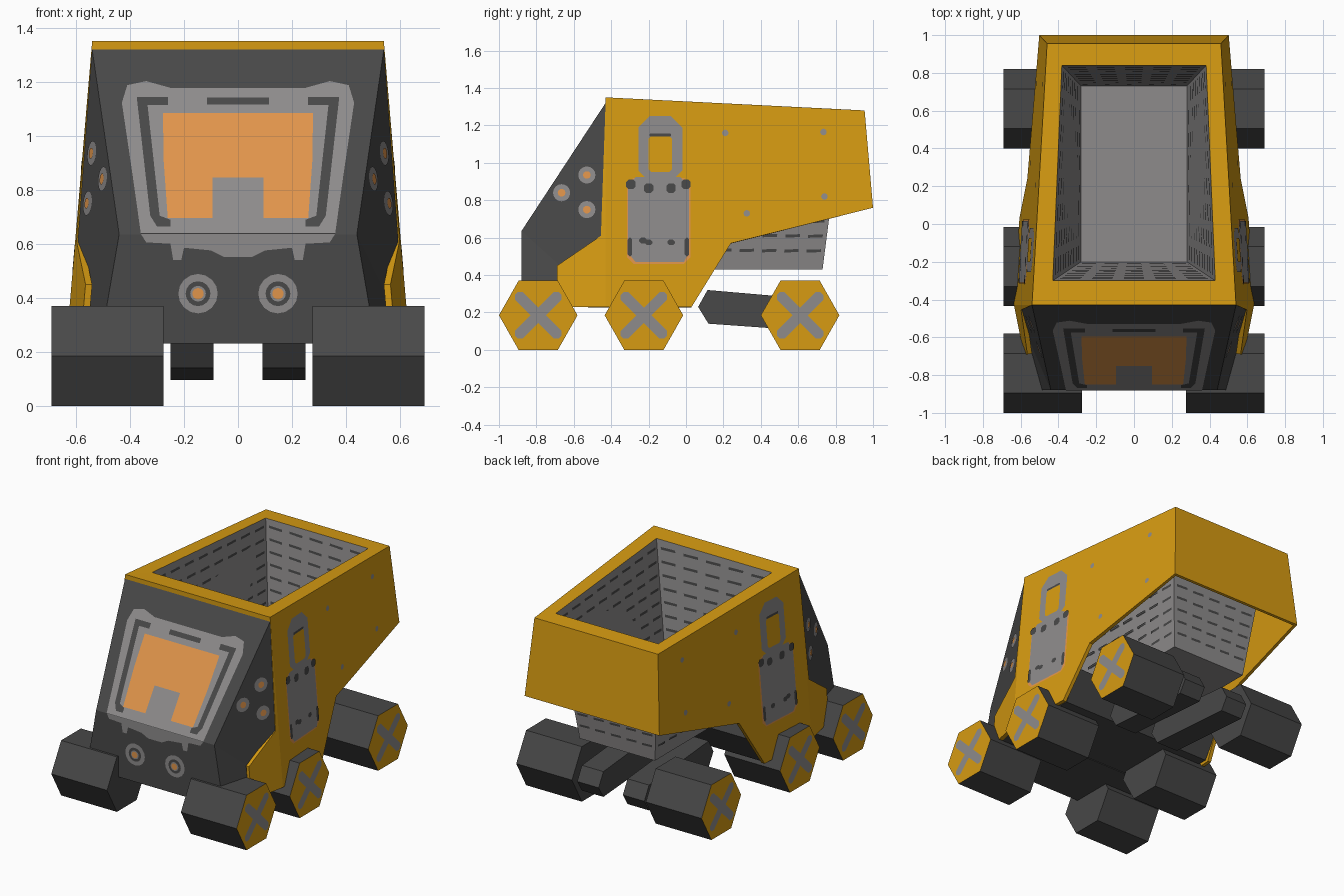
import bpy, bmesh, math
from mathutils import Vector as V

if "Cube" in bpy.data.objects:
    bpy.data.objects.remove(bpy.data.objects["Cube"])


def material(name, rgb):
    m = bpy.data.materials.new(name)
    m.diffuse_color = (*rgb, 1)
    m.use_nodes = True
    m.node_tree.nodes["Principled BSDF"].inputs["Base Color"].default_value = m.diffuse_color
    return m


YELLOW = material("yellow paint", (0.68, 0.33, 0.006))
DARK = material("dark grey", (0.065, 0.065, 0.065))
GREY = material("mid grey", (0.27, 0.26, 0.26))
ORANGE = material("orange", (0.75, 0.30, 0.07))


def build(name, polys, mats, center=None, rule=None):
    """Mesh from polygons; faces turned away from center."""
    bm = bmesh.new()
    for p in polys:
        bm.faces.new([bm.verts.new(c) for c in p])
    bmesh.ops.remove_doubles(bm, verts=bm.verts, dist=0.0002)
    bm.normal_update()
    for f in bm.faces:
        if center is not None and f.normal.dot(f.calc_center_median() - V(center)) < 0:
            f.normal_flip()
        if rule:
            f.material_index = rule(f)
    me = bpy.data.meshes.new(name)
    bm.to_mesh(me)
    bm.free()
    for m in mats:
        me.materials.append(m)
    ob = bpy.data.objects.new(name, me)
    bpy.context.collection.objects.link(ob)
    return ob


def prism(profile, x0, x1):
    """Polygons of a (y, z) profile extruded along x."""
    a = [(x0, y, z) for y, z in profile]
    b = [(x1, y, z) for y, z in profile]
    n = len(profile)
    return [a, b] + [[a[i], a[(i + 1) % n], b[(i + 1) % n], b[i]] for i in range(n)]


def mirror(polys):
    return polys + [[(-x, y, z) for x, y, z in p][::-1] for p in polys]


def sym(half):
    return half + [(-x, z) for x, z in reversed(half)]


def disc(u, v, r, n=16):
    return [(u + r * math.cos(2 * math.pi * i / n), v + r * math.sin(2 * math.pi * i / n)) for i in range(n)]


def rounded(u0, v0, u1, v1, c):
    """Rectangle with chamfered corners."""
    return [(u0 + c, v0), (u1 - c, v0), (u1, v0 + c), (u1, v1 - c),
            (u1 - c, v1), (u0 + c, v1), (u0, v1 - c), (u0, v0 + c)]


# Surfaces that carry painted details: (u, v, lift) -> point
def wall(y, z, d=0.0):
    return (0.54 - 0.062 * (y + 0.43) - 0.085 * (z - 1.35) + d, y, z)


def flap(y, z, d=0.0):
    return (0.54 + 0.2 * (y + 0.43) - 0.085 * (z - 1.35) + d, y, z)


def cheek(y, z, d=0.0):
    return (0.54 + 0.356 * (y + 0.43) - 0.0864 * (z - 1.32) + d, y, z)


def screen(x, z, d=0.0):
    return (x, -0.88 + 0.657 * (z - 0.635) - 0.836 * d, z + 0.549 * d)


def nose(x, z, d=0.0):
    return (x, -0.88 - d, z)


def cap(y, z, d=0.0):
    return (0.69 + d, y, z)


def plates(name, mat, surface, shapes, lift, both=False):
    polys = [[surface(u, v, lift) for u, v in s] for s in shapes]
    return build(name, mirror(polys) if both else polys, [mat], (0, 0.2, 0.6))


# Cabin block
A, C, E, D = (0.54, -0.43, 1.32), (0.44, -0.88, 0.635), (0.51, -0.88, 0.23), (0.635, -0.43, 0.23)
m = lambda p: (-p[0], p[1], p[2])
build("cabin", mirror([[A, C, D], [C, E, D]]) + [
    [A, C, m(C), m(A)], [C, E, m(E), m(C)], [E, D, m(D), m(E)], [A, D, m(D), m(A)]],
    [DARK], (0, -0.6, 0.6))

# Chassis under the hopper
build("chassis", prism([(-0.44, 0.235), (0.02, 0.235), (0.14, 0.425), (-0.44, 0.425)], -0.57, 0.57),
      [DARK], (0, -0.2, 0.33))

# Yellow body shell: sides, front flaps, rear and rim, open underneath
side = [wall(*p) for p in [(-0.43, 1.35), (0.955, 1.28), (1.0, 0.76), (0.24, 0.57), (0.03, 0.23),
                           (-0.43, 0.23), (-0.43, 1.32)]]
flaps = [flap(*p) for p in [(-0.43, 1.32), (-0.455, 0.61), (-0.69, 0.45), (-0.69, 0.23), (-0.43, 0.23)]]
TF, TR, BR, LF = side[0], side[1], side[2], side[6]
IF, IR = (0.43, -0.30, 1.343), (0.382, 0.84, 1.286)
shell = build("body_shell", mirror([side, flaps, [TF, TR, IR, IF]]) + [
    [TR, BR, m(BR), m(TR)], [TF, LF, m(LF), m(TF)],
    [TF, IF, m(IF), m(TF)], [TR, IR, m(IR), m(TR)]], [YELLOW], (0, 0.2, 0.85))
mod = shell.modifiers.new("thickness", 'SOLIDIFY')
mod.thickness = 0.025
mod.offset = -1

# Hopper tub
FF, FR = (0.28, -0.20, 0.43), (0.28, 0.73, 0.43)
walls = [(FF, FR, IR, IF), (m(FF), m(FR), m(IR), m(IF)),
         (FF, m(FF), m(IF), IF), (FR, m(FR), m(IR), IR)]
build("hopper", [list(w) for w in walls] + [[FF, FR, m(FR), m(FF)]], [GREY], (0, 0.25, 0.8))

# Slots in rows on the hopper walls, inside and out
slots = []
for k, w in enumerate(walls):
    a, b, c, d = [V(p) for p in w]
    n = (b - a).cross(d - a).normalized()
    cols = 8 if k < 2 else 5
    for r in range(10):
        for q in range(cols):
            u0, u1 = (q + 0.18) / cols, (q + 0.82) / cols
            v0 = 0.105 + r * 0.092
            v1 = v0 + 0.022
            at = lambda u, v: (a.lerp(b, u)).lerp(d.lerp(c, u), v)
            for s in (0.004, -0.004):
                slots.append([tuple(at(u, v) + n * s) for u, v in
                              [(u0, v0), (u1, v0 + 0.004), (u1, v1), (u0, v1 - 0.004)]])
build("hopper_slots", slots, [DARK])

# Windscreen frame, groove and orange glass
plates("windscreen_frame", GREY, screen,
       [sym([(0.36, 0.637), (0.39, 0.85), (0.43, 1.12), (0.41, 1.185), (0.34, 1.2), (0.25, 1.175)])], 0.004)
plates("windscreen_sill", GREY, nose,
       [sym([(0.05, 0.55), (0.1, 0.575), (0.2, 0.585), (0.21, 0.54), (0.24, 0.54),
             (0.25, 0.6), (0.34, 0.605), (0.36, 0.637)])], 0.004)
groove = [(0.25, 0.66), (0.30, 0.66), (0.325, 0.70), (0.375, 1.14), (0.26, 1.14),
          (0.26, 1.11), (0.335, 1.11), (0.29, 0.70), (0.25, 0.685)]
plates("windscreen_groove", DARK, screen, [groove], 0.007, True)
plates("windscreen_vent", DARK, screen, [sym([(0.115, 1.112), (0.115, 1.138)])], 0.007)
plates("windscreen_glass", ORANGE, screen,
       [sym([(0.095, 0.84), (0.095, 0.69), (0.26, 0.69), (0.275, 0.9), (0.278, 1.08)])], 0.008)

# Headlights and cabin side lamps
for part, mat, r, lift in (("rim", GREY, 0.073, 0.003), ("ring", DARK, 0.046, 0.005),
                           ("collar", GREY, 0.029, 0.007), ("bulb", ORANGE, 0.021, 0.009)):
    plates("headlight_" + part, mat, nose, [disc(s * 0.148, 0.415, r) for s in (1, -1)], lift)
spots = [(-0.53, 0.935), (-0.665, 0.84), (-0.53, 0.75)]
plates("side_lamp_rim", GREY, cheek, [disc(y, z, 0.046) for y, z in spots], 0.004, True)
plates("side_lamp_bulb", ORANGE, cheek, [disc(y, z, 0.021, 10) for y, z in spots], 0.007, True)

# Side hatch with handle loop, clasps and trim; rivets along the panel
plates("hatch_trim", ORANGE, wall, [rounded(-0.315, 0.46, 0.025, 0.92, 0.035)], 0.003, True)
plates("hatch_panel", GREY, wall,
       [[(-0.27, 0.47), (-0.01, 0.47), (0.015, 0.52), (0.015, 0.87), (-0.03, 0.925),
         (-0.27, 0.925), (-0.31, 0.86), (-0.31, 0.52)]], 0.005, True)
plates("hatch_handle", GREY, wall, [rounded(-0.255, 0.90, -0.02, 1.25, 0.06)], 0.003, True)
plates("hatch_handle_gap", YELLOW, wall, [rounded(-0.20, 0.95, -0.075, 1.145, 0.015)], 0.006, True)
plates("hatch_handle_shadow_strip", DARK, wall, [rounded(-0.195, 1.142, -0.08, 1.157, 0.004)], 0.007, True)
clasps = [rounded(y - 0.025, z - 0.025, y + 0.025, z + 0.025, 0.012)
          for y, z in [(-0.295, 0.885), (-0.20, 0.865), (-0.08, 0.865), (0.0, 0.885)]]
clasps += [rounded(y - 0.012, z - 0.05, y + 0.012, z + 0.05, 0.01)
           for y, z in [(-0.30, 0.55), (0.005, 0.55)]]
clasps += [rounded(y - 0.02, z - 0.015, y + 0.02, z + 0.015, 0.01)
           for y, z in [(-0.23, 0.585), (-0.20, 0.575), (-0.08, 0.575)]]
plates("hatch_clasps", DARK, wall, clasps, 0.008, True)
plates("rivets", GREY, wall,
       [disc(y, z, 0.018, 8) for y, z in [(0.21, 1.16), (0.735, 1.165), (0.74, 0.82), (0.325, 0.73)]], 0.003, True)

# Six hexagonal wheels with yellow outer ends and grey crosses
for label, cy in (("front", -0.79), ("middle", -0.225), ("rear", 0.61)):
    hexagon = [(cy + dy, z) for dy, z in [(0.21, 0.185), (0.105, 0.37), (-0.105, 0.37),
                                          (-0.21, 0.185), (-0.105, 0), (0.105, 0)]]
    for s, hand in ((1, "right"), (-1, "left")):
        build(f"{label}_wheel_{hand}", prism(hexagon, s * 0.275, s * 0.69), [DARK, YELLOW],
              (s * 0.48, cy, 0.185), lambda f: int(f.normal.x * s > 0.9))
    for i, ang in enumerate((math.pi / 4, -math.pi / 4)):
        bar = [(cy + u * math.cos(ang) - v * math.sin(ang), 0.185 + u * math.sin(ang) + v * math.cos(ang))
               for u, v in rounded(-0.165, -0.029, 0.165, 0.029, 0.018)]
        plates(f"{label}_wheel_cross_{i + 1}", GREY, cap, [bar], 0.003 + 0.001 * i, True)

# Rear suspension arms
arm = [(0.065, 0.23), (0.115, 0.32), (0.75, 0.265), (0.80, 0.175), (0.75, 0.095), (0.12, 0.14)]
for s, hand in ((1, "right"), (-1, "left")):
    build("rear_arm_" + hand, prism(arm, s * 0.09, s * 0.25), [DARK], (s * 0.17, 0.43, 0.2))
